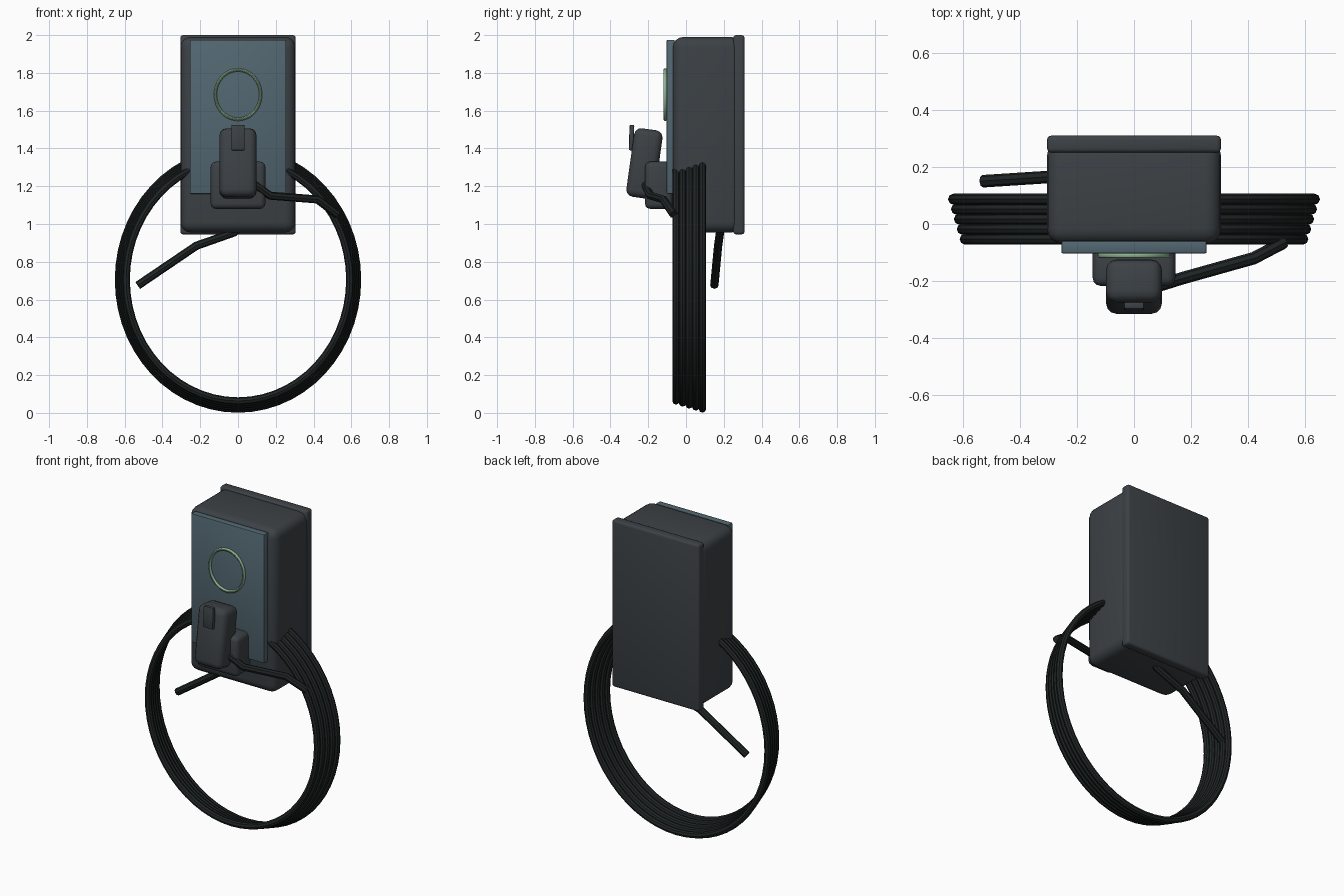
import bpy
from math import sin, cos, pi, radians

if "Cube" in bpy.data.objects:
    bpy.data.objects.remove(bpy.data.objects["Cube"])


def material(name, rgb):
    m = bpy.data.materials.new(name)
    m.diffuse_color = (*rgb, 1)
    m.use_nodes = True
    m.node_tree.nodes["Principled BSDF"].inputs["Base Color"].default_value = m.diffuse_color
    return m


SHELL = material("shell", (0.045, 0.053, 0.060))
PANEL = material("panel", (0.085, 0.135, 0.165))
GREEN = material("green", (0.27, 0.45, 0.28))
RUBBER = material("rubber", (0.014, 0.018, 0.018))


def smooth(ob):
    bpy.ops.object.select_all(action='DESELECT')
    ob.select_set(True)
    bpy.context.view_layer.objects.active = ob
    bpy.ops.object.shade_smooth_by_angle(angle=radians(35))


def box(name, lo, hi, bevel, mat, tilt=0, segments=3):
    """Rounded box between two corners, tilted about x in degrees."""
    bpy.ops.mesh.primitive_cube_add(size=1)
    ob = bpy.context.object
    ob.name = name
    ob.location = [(a + b) / 2 for a, b in zip(lo, hi)]
    ob.scale = [b - a for a, b in zip(lo, hi)]
    bpy.ops.object.transform_apply(location=False, rotation=False, scale=True)
    ob.rotation_euler.x = radians(tilt)
    mod = ob.modifiers.new("round", 'BEVEL')
    mod.width = bevel
    mod.segments = segments
    bpy.ops.object.modifier_apply(modifier=mod.name)
    ob.data.materials.append(mat)
    smooth(ob)
    return ob


def cable(name, paths, radius, cyclic=False):
    """Round cable swept along one or more polylines."""
    cu = bpy.data.curves.new(name, 'CURVE')
    cu.dimensions = '3D'
    cu.bevel_depth = radius
    cu.bevel_resolution = 2
    cu.use_fill_caps = True
    for pts in paths:
        sp = cu.splines.new('POLY')
        sp.points.add(len(pts) - 1)
        for p, co in zip(sp.points, pts):
            p.co = (*co, 1)
        sp.use_cyclic_u = cyclic
    ob = bpy.data.objects.new(name, cu)
    bpy.context.collection.objects.link(ob)
    bpy.ops.object.select_all(action='DESELECT')
    ob.select_set(True)
    bpy.context.view_layer.objects.active = ob
    bpy.ops.object.convert(target='MESH')
    ob = bpy.context.object
    ob.data.materials.clear()
    ob.data.materials.append(RUBBER)
    smooth(ob)
    return ob


# wall unit
box("back_plate", (-0.305, 0.25, 0.945), (0.305, 0.31, 2.0), 0.015, SHELL)
box("body", (-0.305, -0.07, 0.955), (0.305, 0.295, 1.99), 0.055, SHELL, segments=4)
box("front_panel", (-0.255, -0.103, 1.16), (0.255, -0.06, 1.975), 0.006, PANEL, segments=2)

# status ring, slightly taller than wide
bpy.ops.mesh.primitive_torus_add(major_radius=0.121, minor_radius=0.008,
                                 major_segments=48, minor_segments=10,
                                 location=(0, -0.11, 1.685), rotation=(pi / 2, 0, 0))
ring = bpy.context.object
ring.name = "status_ring"
ring.scale = (0.99, 1.08, 1.2)
ring.data.materials.append(GREEN)
smooth(ring)

# holster and plug
box("holster", (-0.145, -0.217, 1.08), (0.145, -0.07, 1.33), 0.028, SHELL)
box("plug_handle", (-0.098, -0.296, 1.137), (0.098, -0.144, 1.503), 0.038, SHELL, tilt=-8)
box("release_button", (-0.035, -0.301, 1.39), (0.035, -0.276, 1.525), 0.006, SHELL, tilt=-2, segments=2)

# hanging coil: five loops growing towards the wall
loops = []
for i in range(5):
    rx, rz = 0.592 + 0.0102 * i, 0.642 + 0.0106 * i
    y = -0.053 + 0.035 * i
    loops.append([(rx * cos(2 * pi * k / 56), y, 0.705 + rz * sin(2 * pi * k / 56))
                  for k in range(56)])
cable("cable_coil", loops, 0.0195, cyclic=True)

# lead from plug to coil, and supply lead under the body
cable("plug_lead", [[(0, -0.23, 1.25), (0.1, -0.212, 1.2), (0.17, -0.19, 1.15),
                     (0.42, -0.12, 1.13), (0.525, -0.065, 1.05)]], 0.022)
cable("supply_lead", [[(0, 0.18, 0.98), (-0.02, 0.18, 0.955), (-0.22, 0.17, 0.885),
                       (-0.53, 0.15, 0.675)]], 0.022)
